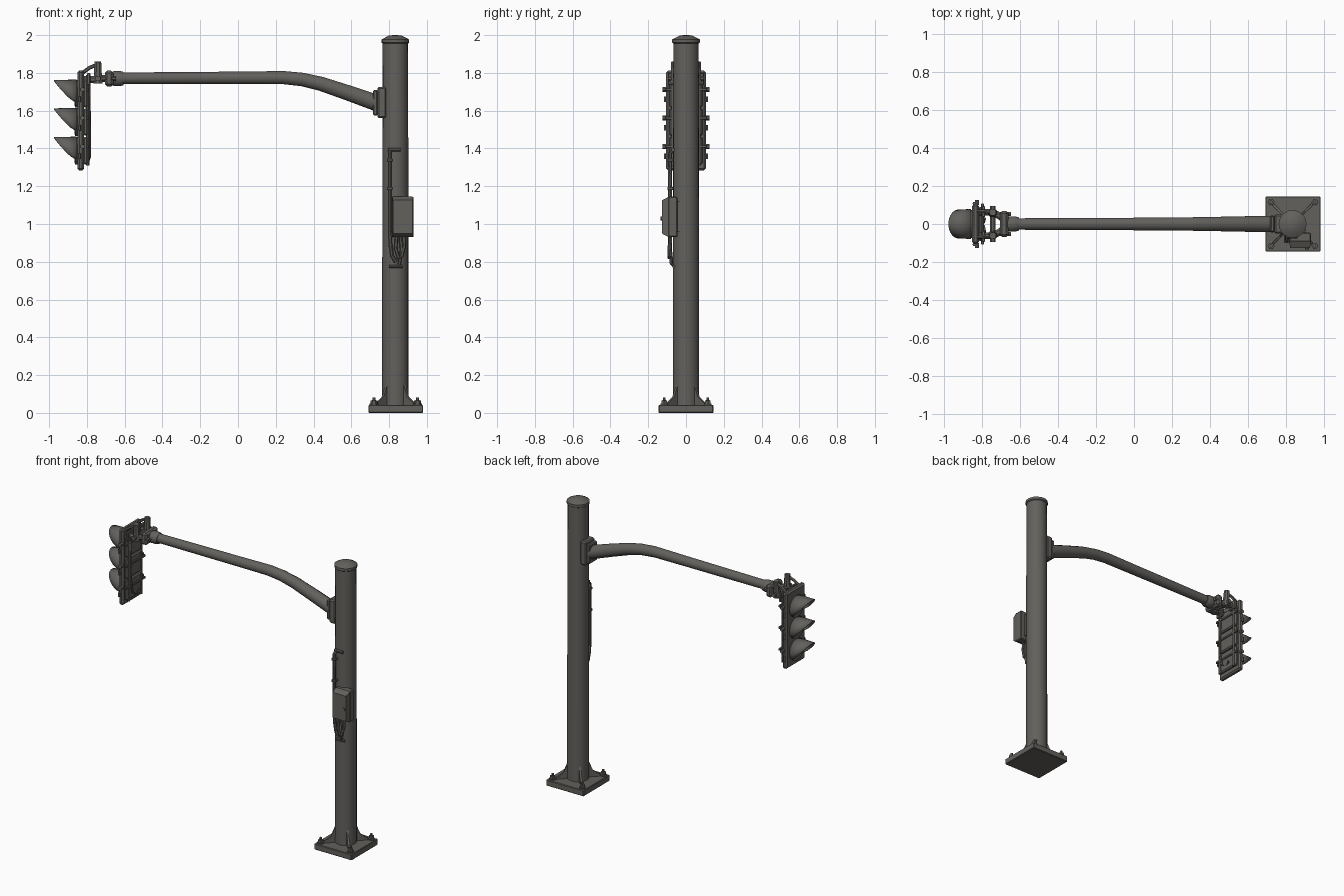
import bpy, bmesh, math
from mathutils import Vector

if "Cube" in bpy.data.objects:
    bpy.data.objects.remove(bpy.data.objects["Cube"])

metal = bpy.data.materials.new("dark_grey_metal")
metal.diffuse_color = (0.125, 0.119, 0.109, 1)
metal.use_nodes = True
metal.node_tree.nodes["Principled BSDF"].inputs["Base Color"].default_value = metal.diffuse_color


def finish(name, bm, smooth=True):
    bmesh.ops.recalc_face_normals(bm, faces=bm.faces)
    me = bpy.data.meshes.new(name)
    bm.to_mesh(me)
    bm.free()
    ob = bpy.data.objects.new(name, me)
    bpy.context.collection.objects.link(ob)
    me.materials.append(metal)
    if smooth:
        bpy.ops.object.select_all(action='DESELECT')
        ob.select_set(True)
        bpy.context.view_layer.objects.active = ob
        bpy.ops.object.shade_smooth_by_angle(angle=math.radians(35))
    return ob


def box(name, lo, hi, bevel=0.0):
    bm = bmesh.new()
    bmesh.ops.create_cube(bm, size=1)
    for v in bm.verts:
        v.co = Vector([(a + b) / 2 + c * (b - a) for a, b, c in zip(lo, hi, v.co)])
    if bevel:
        bmesh.ops.bevel(bm, geom=list(bm.edges), offset=bevel, segments=1, affect='EDGES')
    return finish(name, bm, False)


def tube(name, pts, radii, sides=8):
    """Round sweep along a path with a radius at each point."""
    pts = [Vector(p) for p in pts]
    if not isinstance(radii, (list, tuple)):
        radii = [radii] * len(pts)
    bm, rings = bmesh.new(), []
    main = (pts[-1] - pts[0]).normalized()
    ref = Vector((0, 1, 0)) if abs(main.y) < 0.8 else Vector((1, 0, 0))
    for i, (p, r) in enumerate(zip(pts, radii)):
        a, b = pts[max(i - 1, 0)], pts[min(i + 1, len(pts) - 1)]
        t = (b - a).normalized()
        u = (ref - t * ref.dot(t)).normalized()
        w = t.cross(u)
        rings.append([bm.verts.new(p + r * (math.cos(k) * u + math.sin(k) * w))
                      for k in [2 * math.pi * (j + 0.5) / sides for j in range(sides)]])
    for a, b in zip(rings, rings[1:]):
        for j in range(sides):
            k = (j + 1) % sides
            bm.faces.new((a[j], a[k], b[k], b[j]))
    bm.faces.new(rings[0])
    bm.faces.new(rings[-1])
    return finish(name, bm)


def lathe(name, x, y, profile, sides=20):
    """Round upright part from (radius, height) pairs."""
    bm, rings = bmesh.new(), []
    for r, z in profile:
        rings.append([bm.verts.new((x + r * math.cos(2 * math.pi * j / sides),
                                    y + r * math.sin(2 * math.pi * j / sides), z))
                      for j in range(sides)])
    for a, b in zip(rings, rings[1:]):
        for j in range(sides):
            k = (j + 1) % sides
            bm.faces.new((a[j], a[k], b[k], b[j]))
    bm.faces.new(rings[0])
    bm.faces.new(rings[-1])
    return finish(name, bm)


# Pole, cap and foot
PX = 0.833
box("base_plate", (0.69, -0.145, 0), (0.98, 0.145, 0.042), 0.004)
lathe("pole", PX, 0, [(0.07, 0.04), (0.069, 1.2), (0.067, 1.965)])
lathe("pole_cap", PX, 0, [(0.067, 1.955), (0.073, 1.96), (0.073, 1.977),
                          (0.058, 1.985), (0.035, 1.997), (0.012, 2.0)])
for i in range(4):
    ang = math.pi / 4 + i * math.pi / 2
    d = Vector((math.cos(ang), math.sin(ang), 0))
    n = Vector((-d.y, d.x, 0)) * 0.007
    # Diagonal stiffener
    bm = bmesh.new()
    prof = [(0.06, 0.04), (0.145, 0.04), (0.145, 0.05), (0.095, 0.085), (0.068, 0.15), (0.06, 0.15)]
    sides = [[bm.verts.new(Vector((PX, 0, z)) + d * r + n * s) for r, z in prof] for s in (-1, 1)]
    for s in sides:
        bm.faces.new(s)
    for j in range(6):
        k = (j + 1) % 6
        bm.faces.new((sides[0][j], sides[0][k], sides[1][k], sides[1][j]))
    finish("foot_gusset", bm, False)
    # Anchor bolt with washer and nut
    c = Vector((PX + 0.002, 0, 0)) + d * 0.163
    lathe("anchor_bolt", c.x, c.y, [(0.023, 0.04), (0.023, 0.049), (0.018, 0.05), (0.018, 0.066),
                                    (0.009, 0.067), (0.009, 0.082)], 6)

# Mast arm and its joint to the pole
box("arm_flange", (0.738, -0.05, 1.56), (0.785, 0.05, 1.725), 0.008)
box("arm_face_plate", (0.715, -0.043, 1.575), (0.74, 0.043, 1.71), 0.006)
tube("mast_arm", [(0.73, 0, 1.642), (0.58, 0, 1.695), (0.44, 0, 1.742), (0.34, 0, 1.765),
                  (0.24, 0, 1.775), (0, 0, 1.774), (-0.63, 0, 1.772)],
     [0.045, 0.042, 0.039, 0.037, 0.036, 0.034, 0.031], 12)
tube("arm_end_collar", [(-0.605, 0, 1.77), (-0.625, 0, 1.77), (-0.655, 0, 1.77), (-0.67, 0, 1.77)],
     [0.036, 0.042, 0.042, 0.034], 12)
box("arm_end_clamp", (-0.705, -0.068, 1.728), (-0.66, 0.068, 1.812), 0.012)
for s in (-1, 1):
    tube("clamp_bolt", [(-0.715, s * 0.052, 1.77), (-0.645, s * 0.052, 1.77)], 0.012, 6)

# Twin hanger brackets
for s in (-1, 1):
    tube("hanger_arm", [(-0.69, s * 0.03, 1.77), (-0.72, s * 0.05, 1.77), (-0.75, s * 0.062, 1.765),
                        (-0.79, s * 0.062, 1.765), (-0.83, s * 0.06, 1.765)], 0.019, 8)
    tube("hanger_knuckle", [(-0.742, s * 0.058, 1.745), (-0.742, s * 0.058, 1.805),
                            (-0.742, s * 0.062, 1.86)], [0.026, 0.022, 0.019], 8)
    tube("hanger_brace", [(-0.735, s * 0.062, 1.848), (-0.785, s * 0.066, 1.828),
                          (-0.83, s * 0.07, 1.795)], 0.01, 6)
    box("hanger_plate", (-0.80, s * 0.065 - 0.03, 1.735), (-0.782, s * 0.065 + 0.03, 1.80), 0.004)
tube("hanger_cross_pin", [(-0.742, -0.095, 1.77), (-0.742, 0.095, 1.77)], 0.015, 8)

# Signal housing: backplate, three sections and rear straps
box("signal_backplate", (-0.85, -0.105, 1.283), (-0.815, 0.105, 1.812), 0.01)
for zc in (1.69, 1.54, 1.388):
    box("signal_section", (-0.82, -0.088, zc - 0.072), (-0.795, 0.088, zc + 0.072), 0.008)
    # Door rim and lens
    tube("lens", [(-0.845, 0, zc), (-0.862, 0, zc), (-0.866, 0, zc)], [0.074, 0.074, 0.06], 20)
    # Rear strap with side latches
    box("rear_strap", (-0.803, -0.108, zc + 0.014), (-0.788, 0.108, zc + 0.03), 0.003)
    for s in (-1, 1):
        tube("side_latch", [(-0.825, s * 0.10, zc + 0.022), (-0.825, s * 0.125, zc + 0.022)], 0.013, 6)
        tube("door_hinge", [(-0.84, s * 0.108, zc - 0.045), (-0.84, s * 0.108, zc - 0.015)], 0.009, 6)
    # Visor hood, long on top and cut back below
    bm, rows, n = bmesh.new(), [], 22
    for j in range(n + 1):
        a = math.radians(-125 + 250 * j / n)
        h = (math.cos(a) + 0.574) / 1.574
        length = 0.012 + 0.108 * h ** 0.75
        row = []
        for t in (0, 0.5, 1):
            r = 1 - 0.03 * t
            row.append(bm.verts.new((-0.855 - length * t, 0.076 * r * math.sin(a),
                                     zc + 0.072 * r * math.cos(a))))
        rows.append(row)
    for a, b in zip(rows, rows[1:]):
        for k in range(2):
            bm.faces.new((a[k], a[k + 1], b[k + 1], b[k]))
    hood = finish("visor", bm)
    shell = hood.modifiers.new("thickness", 'SOLIDIFY')
    shell.thickness = 0.005
    shell.offset = 0
for s in (-1, 1):
    tube("rear_rail", [(-0.795, s * 0.07, 1.31), (-0.795, s * 0.07, 1.79)], 0.009, 6)
tube("rear_cable", [(-0.79, -0.062, 1.74), (-0.785, -0.06, 1.45), (-0.785, -0.04, 1.36),
                    (-0.785, 0, 1.335), (-0.785, 0.03, 1.36)], 0.008, 6)

# Control box with chamfered door
box("control_box", (0.815, -0.095, 0.93), (0.93, -0.045, 1.145), 0.006)
bm = bmesh.new()
bmesh.ops.create_cube(bm, size=1)
for v in bm.verts:
    inset = 0.022 if v.co.y < 0 else 0
    v.co = Vector((0.8725 + v.co.x * (0.113 - inset * 0.4), -0.11 + v.co.y * 0.034,
                   1.0375 + v.co.z * (0.212 - inset * 1.6)))
finish("control_box_door", bm, False)
tube("door_lock", [(0.908, -0.12, 1.03), (0.908, -0.134, 1.03)], 0.011, 8)
box("box_mount", (0.80, -0.075, 0.96), (0.90, -0.03, 1.12))

# Conduit, cables and ties on the pole
tube("conduit", [(0.803, -0.06, 1.39), (0.803, -0.083, 1.375), (0.803, -0.085, 1.2), (0.803, -0.085, 0.97),
                 (0.806, -0.085, 0.90), (0.815, -0.082, 0.83), (0.835, -0.072, 0.80)], 0.011, 8)
tube("conduit_elbow", [(0.795, -0.068, 1.393), (0.86, -0.068, 1.393)], 0.01, 8)
tube("box_cable", [(0.84, -0.085, 0.94), (0.835, -0.09, 0.87), (0.85, -0.09, 0.82),
                   (0.868, -0.088, 0.83), (0.88, -0.085, 0.88), (0.878, -0.08, 0.94)], 0.009, 6)
tube("drop_cable", [(0.86, -0.085, 0.94), (0.866, -0.085, 0.86), (0.855, -0.078, 0.79),
                    (0.84, -0.06, 0.775)], 0.009, 6)
tube("cable_entry", [(0.80, -0.066, 0.775), (0.87, -0.066, 0.775)], 0.008, 8)
for z in (1.33, 1.18):
    box("conduit_tie", (0.788, -0.099, z), (0.818, -0.055, z + 0.016), 0.003)
